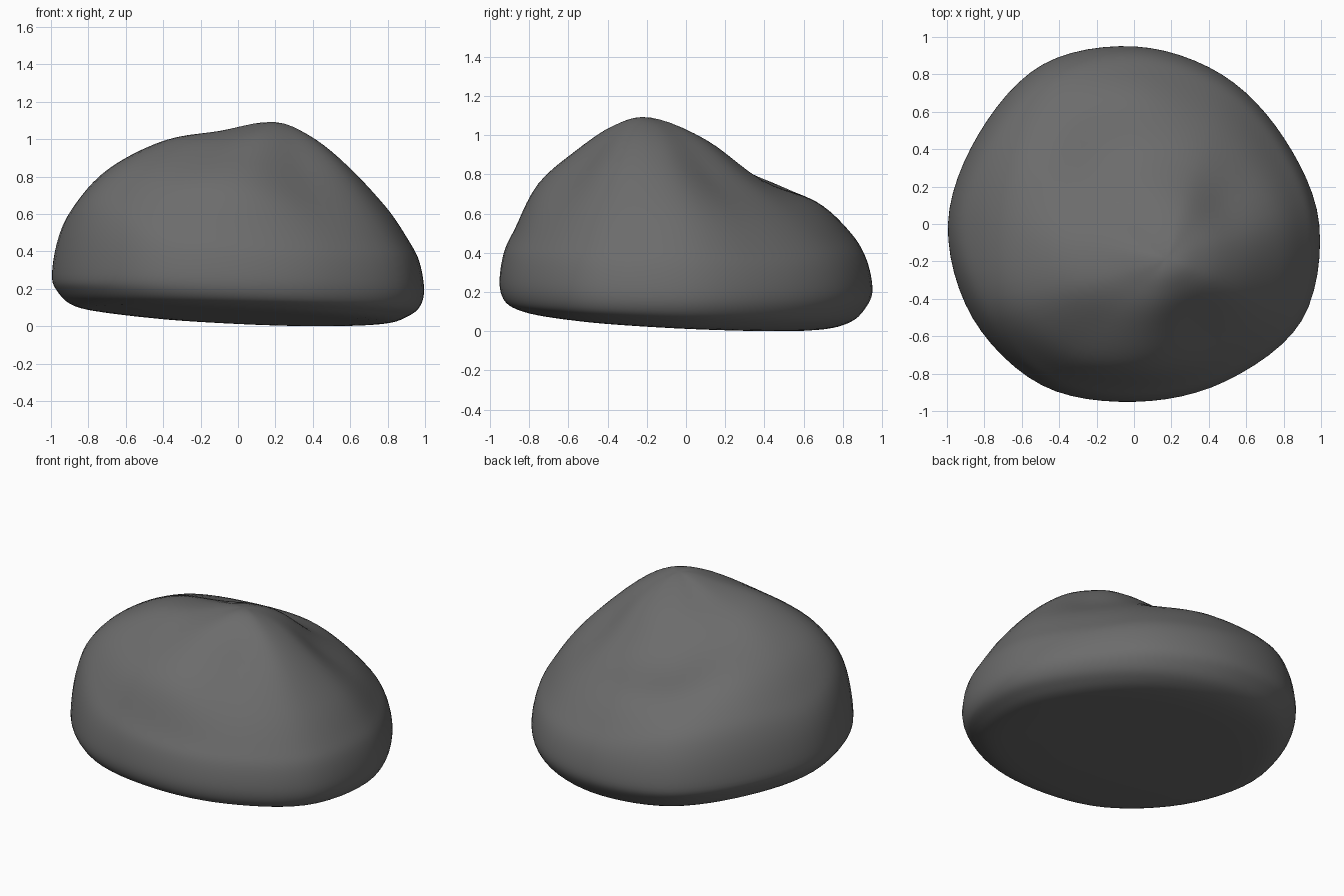
import bpy, bmesh, math
from mathutils import Vector

if "Cube" in bpy.data.objects:
    bpy.data.objects.remove(bpy.data.objects["Cube"])

# Boulder described by 12 ribs (every 30 degrees) running from its peak to its outline.
# Each rib: outline radius, then heights at 25, 50, 75 and 90 % of the way out.
RIBS = [
    (0.985, 1.025, 0.86, 0.65, 0.47),
    (0.920, 1.005, 0.79, 0.60, 0.44),
    (0.925, 1.00, 0.79, 0.61, 0.46),
    (0.950, 0.99, 0.785, 0.66, 0.50),
    (0.986, 0.99, 0.80, 0.705, 0.575),
    (0.965, 1.01, 0.90, 0.80, 0.64),
    (1.000, 1.045, 0.985, 0.835, 0.645),
    (1.003, 1.06, 1.01, 0.88, 0.72),
    (0.995, 1.055, 0.945, 0.785, 0.59),
    (0.950, 1.06, 0.925, 0.75, 0.525),
    (0.970, 1.05, 0.86, 0.65, 0.48),
    (1.030, 1.045, 0.885, 0.65, 0.47),
]
PEAK = Vector((0.17, -0.18, 1.103))
N = len(RIBS)
AROUND, ALONG = 6, 5          # smoothing steps between ribs and between rings


def base(x, y):
    """Slightly tilted underside."""
    return 0.055 - 0.045 * x - 0.055 * y


def rib_points(i):
    r, *heights = RIBS[i]
    a = math.tau * i / N
    ox, oy = r * math.cos(a), r * math.sin(a)
    rim = 0.25 - 0.04 * ox - 0.02 * oy

    def at(s, z=None, lift=0.0):
        x, y = PEAK.x + s * (ox - PEAK.x), PEAK.y + s * (oy - PEAK.y)
        return Vector((x, y, base(x, y) + lift if z is None else z))

    pts = [PEAK.copy()]
    pts += [at(s, z) for s, z in zip((0.25, 0.5, 0.75, 0.9), heights)]
    pts += [at(0.97, rim + 0.56 * (heights[3] - rim)), at(1.0, rim), at(0.975, rim - 0.09)]
    pts += [at(0.9, lift=0.04 + 0.012 * (ox + oy)), at(0.75, lift=0.008), at(0.4), at(0.0)]
    return pts


def spline(p0, p1, p2, p3, t):
    """Catmull-Rom point between p1 and p2."""
    return 0.5 * (2 * p1 + (p2 - p0) * t + (2 * p0 - 5 * p1 + 4 * p2 - p3) * t * t
                  + (3 * p1 - p0 - 3 * p2 + p3) * t ** 3)


# Smooth around the boulder, then along each rib
ribs = [rib_points(i) for i in range(N)]
columns = []
for i in range(N):
    for j in range(AROUND):
        four = [ribs[(i + d) % N] for d in (-1, 0, 1, 2)]
        columns.append([spline(*p, j / AROUND) for p in zip(*four)])

M = len(columns)
fine = []
for i, col in enumerate(columns):
    across = columns[(i + M // 2) % M]
    ext = [across[1]] + col + [across[-2]]
    line = [spline(*ext[k:k + 4], j / ALONG)
            for k in range(len(col) - 1) for j in range(ALONG)]
    fine.append(line[1:])

# Skin the rings
bm = bmesh.new()
grid = [[bm.verts.new(p) for p in line] for line in fine]
top, bottom = bm.verts.new(PEAK), bm.verts.new(ribs[0][-1])
for i in range(M):
    a, b = grid[i], grid[(i + 1) % M]
    bm.faces.new((top, a[0], b[0]))
    bm.faces.new((bottom, b[-1], a[-1]))
    for k in range(len(a) - 1):
        bm.faces.new((a[k], a[k + 1], b[k + 1], b[k]))
bmesh.ops.recalc_face_normals(bm, faces=bm.faces)

# Centre on x and y, rest on the ground
lo = [min(v.co[c] for v in bm.verts) for c in range(3)]
hi = [max(v.co[c] for v in bm.verts) for c in range(3)]
shift = Vector((-(lo[0] + hi[0]) / 2, -(lo[1] + hi[1]) / 2, -lo[2]))
bmesh.ops.translate(bm, verts=bm.verts, vec=shift)
for f in bm.faces:
    f.smooth = True

mesh = bpy.data.meshes.new("boulder")
bm.to_mesh(mesh)
bm.free()
boulder = bpy.data.objects.new("boulder", mesh)
bpy.context.collection.objects.link(boulder)

stone = bpy.data.materials.new("dark grey stone")
stone.diffuse_color = (0.15, 0.15, 0.15, 1)
stone.use_nodes = True
stone.node_tree.nodes["Principled BSDF"].inputs["Base Color"].default_value = stone.diffuse_color
mesh.materials.append(stone)
